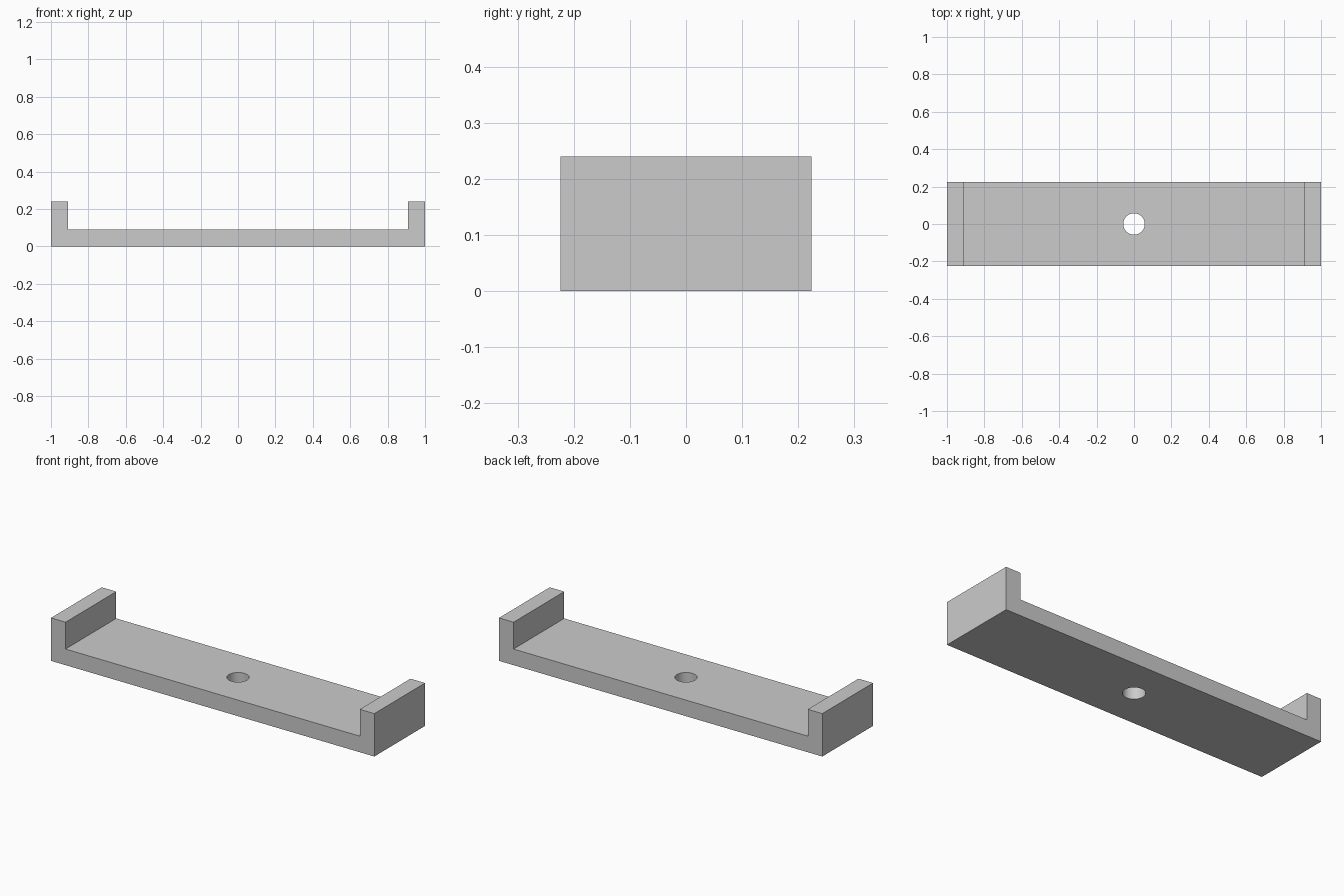
import bpy
import bmesh

default = bpy.data.objects.get("Cube")
if default:
    bpy.data.objects.remove(default, do_unlink=True)

LENGTH, DEPTH, HEIGHT = 2.0, 0.448, 0.24
THICK = 0.09
HOLE_RADIUS = 0.057

grey = bpy.data.materials.new("light grey")
grey.use_nodes = True
colour = (0.6, 0.6, 0.6, 1)
grey.diffuse_color = colour
grey.node_tree.nodes["Principled BSDF"].inputs["Base Color"].default_value = colour

# Channel-shaped bracket: half profile mirrored in x, then extruded in depth
half = [(LENGTH / 2, 0), (LENGTH / 2, HEIGHT),
        (LENGTH / 2 - THICK, HEIGHT), (LENGTH / 2 - THICK, THICK)]
profile = half + [(-x, z) for x, z in reversed(half)]
bm = bmesh.new()
face = bm.faces.new([bm.verts.new((x, -DEPTH / 2, z)) for x, z in profile])
extruded = bmesh.ops.extrude_face_region(bm, geom=[face])["geom"]
moved = [v for v in extruded if isinstance(v, bmesh.types.BMVert)]
bmesh.ops.translate(bm, verts=moved, vec=(0, DEPTH, 0))
bmesh.ops.recalc_face_normals(bm, faces=bm.faces)
mesh = bpy.data.meshes.new("bracket")
bm.to_mesh(mesh)
bm.free()
mesh.materials.append(grey)
bracket = bpy.data.objects.new("bracket", mesh)
bpy.context.collection.objects.link(bracket)

# Round hole through the middle of the base
bpy.ops.mesh.primitive_cylinder_add(vertices=64, radius=HOLE_RADIUS,
                                    depth=THICK * 3, location=(0, 0, THICK / 2))
cutter = bpy.context.object
cutter.name = "hole_cutter"
cutter.hide_render = True
cutter.data.materials.append(grey)
cut = bracket.modifiers.new("hole", 'BOOLEAN')
cut.operation = 'DIFFERENCE'
cut.solver = 'EXACT'
cut.object = cutter

# Apply the cut, remove the cutter and smooth only the hole wall
bpy.ops.object.select_all(action='DESELECT')
bracket.select_set(True)
bpy.context.view_layer.objects.active = bracket
bpy.ops.object.modifier_apply(modifier=cut.name)
bpy.data.objects.remove(cutter, do_unlink=True)
bpy.ops.object.shade_smooth_by_angle()
